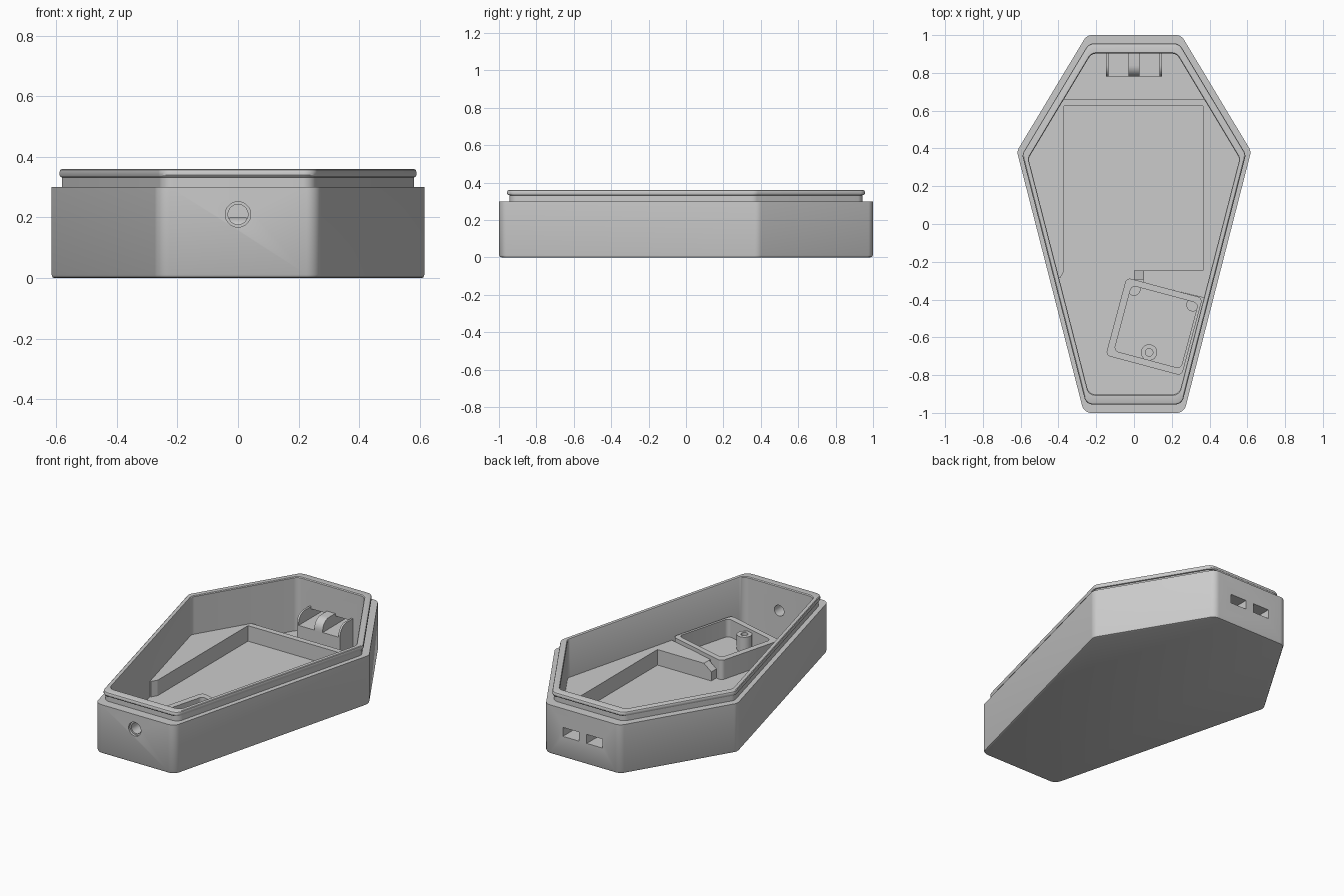
import bpy, bmesh, math
from mathutils import Vector, Matrix

cube = bpy.data.objects.get("Cube")
if cube:
    bpy.data.objects.remove(cube)

grey = bpy.data.materials.new("plain_grey")
grey.use_nodes = True
grey.diffuse_color = (0.6, 0.6, 0.6, 1)
grey.node_tree.nodes["Principled BSDF"].inputs["Base Color"].default_value = (0.6, 0.6, 0.6, 1)


def fillet(points, radius, steps=8):
    """Closed 2D outline with every corner rounded."""
    out = []
    for i, p in enumerate(points):
        p = Vector(p)
        a = (Vector(points[i - 1]) - p).normalized()
        b = (Vector(points[(i + 1) % len(points)]) - p).normalized()
        half = a.angle(b) / 2
        centre = p + (a + b).normalized() * radius / math.sin(half)
        start = p + a * radius / math.tan(half) - centre
        end = p + b * radius / math.tan(half) - centre
        turn = start.angle_signed(end)
        for k in range(steps + 1):
            out.append(centre + Matrix.Rotation(-turn * k / steps, 2) @ start)
    return out


def loft(name, rings, matrix=Matrix()):
    """Skin a stack of (outline, height) rings and cap both ends."""
    bm = bmesh.new()
    loops = [[bm.verts.new((p[0], p[1], z)) for p in outline] for outline, z in rings]
    for low, high in zip(loops, loops[1:]):
        for i in range(len(low)):
            j = (i + 1) % len(low)
            bm.faces.new((low[i], low[j], high[j], high[i]))
    bm.faces.new(loops[0][::-1])
    bm.faces.new(loops[-1])
    bmesh.ops.recalc_face_normals(bm, faces=bm.faces)
    mesh = bpy.data.meshes.new(name)
    bm.to_mesh(mesh)
    bm.free()
    mesh.transform(matrix)
    mesh.materials.append(grey)
    obj = bpy.data.objects.new(name, mesh)
    bpy.context.collection.objects.link(obj)
    return obj


def circle(radius, centre=(0, 0), n=32):
    return [(centre[0] + radius * math.cos(math.tau * i / n),
             centre[1] + radius * math.sin(math.tau * i / n)) for i in range(n)]


def rect(x0, x1, y0, y1):
    return [(x0, y0), (x1, y0), (x1, y1), (x0, y1)]


def prism(name, outline, z0, z1, matrix=Matrix()):
    return loft(name, [(outline, z0), (outline, z1)], matrix)


def smooth(obj):
    bpy.ops.object.select_all(action='DESELECT')
    obj.select_set(True)
    bpy.context.view_layer.objects.active = obj
    bpy.ops.object.shade_smooth_by_angle(angle=math.radians(30))


def cut(obj, cutter):
    mod = obj.modifiers.new("cut", 'BOOLEAN')
    mod.operation, mod.solver, mod.object = 'DIFFERENCE', 'EXACT', cutter
    bpy.context.view_layer.objects.active = obj
    bpy.ops.object.modifier_apply(modifier=mod.name)
    bpy.data.objects.remove(cutter)


# Six-sided box with a stepped, beaded lip and a hollow inside
right_side = [(0.265, -1), (0.62, 0.385), (0.25, 1)]
hexagon = fillet(right_side + [(-x, y) for x, y in reversed(right_side)], 0.05)
profile = [(0.985, 0), (0.995, 0.003), (1, 0.012), (1, 0.30), (0.943, 0.30),
           (0.943, 0.332), (0.952, 0.334), (0.956, 0.34), (0.956, 0.351),
           (0.953, 0.357), (0.946, 0.36), (0.907, 0.36), (0.902, 0.355), (0.902, 0.03)]
box = loft("box_shell", [([p * s for p in hexagon], z) for s, z in profile])

# Countersunk round hole in the front wall
to_front = Matrix.Translation((0, -1, 0.21)) @ Matrix.Rotation(math.radians(90), 4, 'X')
cut(box, prism("hole_cutter", circle(0.033), -0.2, 0.1, to_front))
cut(box, prism("countersink_cutter", circle(0.042), -0.015, 0.1, to_front))

# Two port slots in the back wall
for side in (-1, 1):
    x0, x1 = sorted((side * 0.027, side * 0.135))
    cut(box, prism("slot_cutter", rect(x0, x1, 0.8, 1.1), 0.13, 0.185))
smooth(box)

# Raised shelf around the rectangular bay, its outer edge set into the walls
shelf = [(-0.37, -0.25), (-0.39, -0.285), (-0.41, -0.285), (-0.585, 0.355),
         (-0.39, 0.66), (0.39, 0.66), (0.585, 0.355), (0.385, -0.395),
         (0.05, -0.31), (0.05, -0.245), (0.365, -0.245), (0.365, 0.625), (-0.37, 0.625)]
prism("bay_shelf", shelf, 0.02, 0.125)

# Sloped end of the shelf beside the tray
along_y = Matrix.Rotation(math.radians(90), 4, 'X')
prism("shelf_ramp", [(0, 0.02), (0.05, 0.02), (0.05, 0.125), (0, 0.085)],
      0.245, 0.295, along_y)

# Tilted square tray against the side wall
tilt = Matrix.Translation((0.105, -0.543, 0)) @ Matrix.Rotation(math.radians(-15), 4, 'Z')
outer = fillet(rect(-0.207, 0.21, -0.213, 0.213), 0.025)
inner = fillet(rect(-0.17, 0.195, -0.178, 0.18), 0.025)
tray = loft("tray", [(outer, 0.02), (outer, 0.148), (inner, 0.148), (inner, 0.04)], tilt)
smooth(tray)

# Tray supports and hollow screw post
for name, centre in (("left_support", (0, -0.345)), ("right_support", (0.312, -0.428))):
    smooth(prism(name, circle(0.035, centre), 0.03, 0.105))
ring, bore = circle(0.043, (0.08, -0.68)), circle(0.02, (0.08, -0.68))
smooth(loft("screw_post", [(ring, 0.03), (ring, 0.13), (bore, 0.13), (bore, 0.05)]))

# Port holder: a base with three round-nosed ribs behind the slots
prism("port_base", rect(-0.146, 0.146, 0.78, 0.92), 0.02, 0.13)
nose = [(0.78 + 0.06 * (1 - math.cos(a)), 0.14 + 0.06 * math.sin(a))
        for a in (math.radians(90) * i / 8 for i in range(9))]
rib = [(0.92, 0.02), (0.78, 0.02)][::-1] + [(0.92, 0.02), (0.92, 0.2)] + nose[::-1]
rib = rib[1:]
# Turn the side profile so it runs along the x axis
to_x = Matrix(((0, 0, 1, 0), (1, 0, 0, 0), (0, 1, 0, 0), (0, 0, 0, 1)))
for name, x0, x1 in (("left_rib", 0.135, 0.147), ("middle_rib", -0.028, 0.028),
                     ("right_rib", -0.147, -0.135)):
    smooth(prism(name, [(0.78, 0.02)] + rib, x0, x1, to_x))
